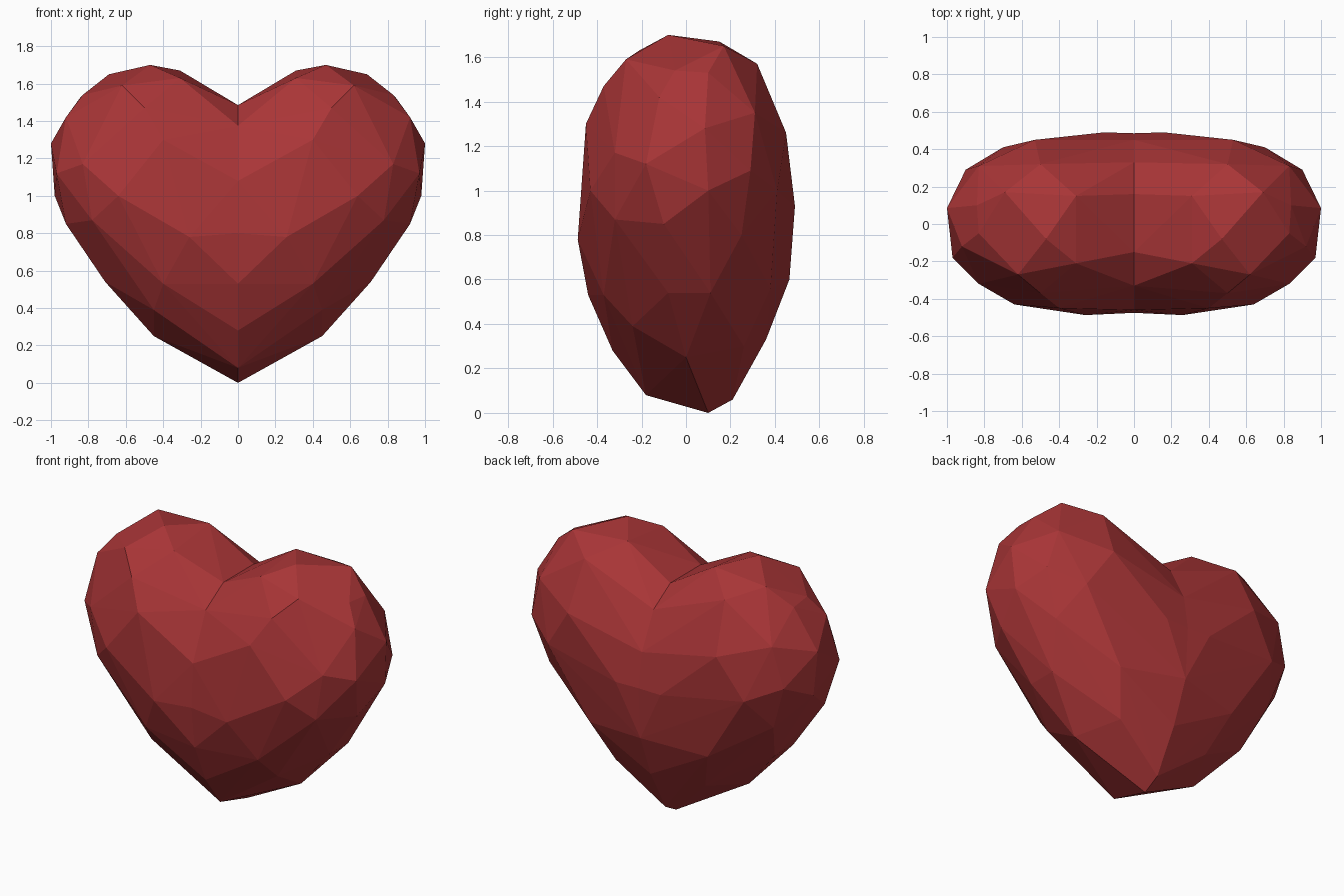
import bpy, bmesh

if "Cube" in bpy.data.objects:
    bpy.data.objects.remove(bpy.data.objects["Cube"])

# Facet corners of one heart half, grouped as slices
# Centre outline at x = 0: (y, z)
centre = [(.10, 0), (.21, .06), (.36, .33), (.465, .60), (.485, .93), (.45, 1.15), (.33, 1.38),
          (.16, 1.485), (-.15, 1.485), (-.33, 1.375), (-.46, 1.08), (-.475, .80), (-.44, .53),
          (-.33, .28), (-.18, .08)]

# Front of the lobe: (x, y, z)
front = [(.26, -.487, .78), (.40, -.37, .53), (.45, -.24, .39), (.64, -.43, 1.0),
         (.40, -.45, 1.30), (.62, -.27, 1.59), (.50, -.37, 1.47), (.31, -.21, 1.63),
         (.83, -.32, 1.17), (.78, -.32, .87)]

# Outer rim of the lobe
rim = [(.45, 0, .25), (.71, .11, .54), (.71, -.08, .54), (.92, -.10, .85), (.98, .10, 1.0),
       (.97, -.18, 1.12), (1.0, .085, 1.28), (.92, -.12, 1.42), (.83, -.05, 1.54),
       (.84, .10, 1.53), (.69, .17, 1.65), (.47, -.08, 1.70), (.31, .15, 1.67)]

# Back of the lobe
back = [(.16, .49, .93), (.53, .45, 1.26), (.70, .41, 1.0), (.90, .29, 1.09), (.83, .31, 1.35),
        (.50, .32, 1.57), (.42, .38, .56), (.80, .25, .80), (.32, .26, .30)]

# Each half is convex, so wrap it, then open it along the centre plane
bm = bmesh.new()
for p in [(0, y, z) for y, z in centre] + front + rim + back:
    bm.verts.new(p)
bmesh.ops.convex_hull(bm, input=bm.verts)
loose = [v for v in bm.verts if not v.link_faces]
bmesh.ops.delete(bm, geom=loose, context='VERTS')
inner = [f for f in bm.faces if all(abs(v.co.x) < 1e-5 for v in f.verts)]
bmesh.ops.delete(bm, geom=inner, context='FACES')

# Mirror the half and weld the seam
dup = bmesh.ops.duplicate(bm, geom=bm.verts[:] + bm.edges[:] + bm.faces[:])["geom"]
for v in dup:
    if isinstance(v, bmesh.types.BMVert):
        v.co.x = -v.co.x
bmesh.ops.remove_doubles(bm, verts=bm.verts, dist=1e-4)
bmesh.ops.recalc_face_normals(bm, faces=bm.faces)

mesh = bpy.data.meshes.new("heart")
bm.to_mesh(mesh)
bm.free()

# Single red colour, flat faces
red = bpy.data.materials.new("heart red")
red.diffuse_color = (.40, .036, .038, 1)
red.use_nodes = True
red.node_tree.nodes["Principled BSDF"].inputs["Base Color"].default_value = red.diffuse_color
mesh.materials.append(red)
heart = bpy.data.objects.new("heart", mesh)
bpy.context.collection.objects.link(heart)
